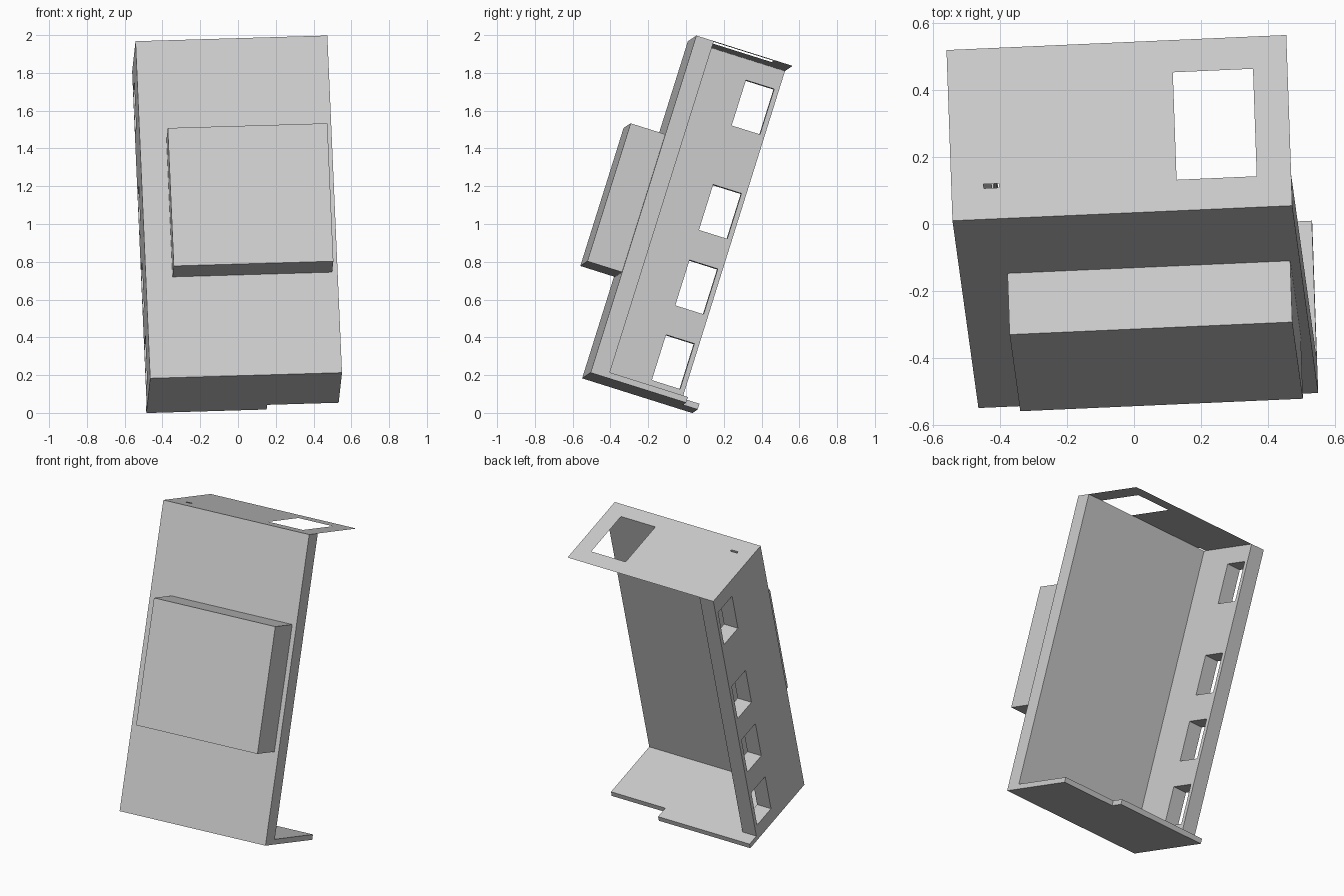
import bpy, bmesh
from mathutils import Vector, Matrix

if "Cube" in bpy.data.objects:
    bpy.data.objects.remove(bpy.data.objects["Cube"])

# Leaning frame of the whole model: u = width, v = depth, w = height
U = Vector((1.015, 0.045, 0.030)).normalized()
W = Vector((-0.075, 0.56, 1.785))
W = (W - U * W.dot(U)).normalized()
V = W.cross(U)
FRAME = Matrix((U, V, W)).transposed().to_4x4()
FRAME.translation = (-0.465, -0.55, 0.183)

WIDTH, DEPTH, HEIGHT = 1.017, 0.535, 1.872
WALL, FLOOR, TAB = 0.097, 0.032, 0.612


def finish(name, bm):
    mesh = bpy.data.meshes.new(name)
    bm.to_mesh(mesh)
    bm.free()
    obj = bpy.data.objects.new(name, mesh)
    obj.matrix_world = FRAME
    bpy.context.collection.objects.link(obj)
    return obj


def panel(name, a, b, holes, place, thickness=None):
    """Grid of cells over breakpoints a x b, leaving out holes (a0, a1, b0, b1)."""
    a = sorted(set(a) | {h[i] for h in holes for i in (0, 1)})
    b = sorted(set(b) | {h[i] for h in holes for i in (2, 3)})
    bm = bmesh.new()
    for a0, a1 in zip(a, a[1:]):
        for b0, b1 in zip(b, b[1:]):
            ca, cb = (a0 + a1) / 2, (b0 + b1) / 2
            if any(h[0] < ca < h[1] and h[2] < cb < h[3] for h in holes):
                continue
            bm.faces.new([bm.verts.new(place(p, q))
                          for p, q in ((a0, b0), (a1, b0), (a1, b1), (a0, b1))])
    bmesh.ops.remove_doubles(bm, verts=bm.verts, dist=1e-5)
    if thickness:
        ext = bmesh.ops.extrude_face_region(bm, geom=bm.faces[:], use_keep_orig=True)
        moved = [g for g in ext["geom"] if isinstance(g, bmesh.types.BMVert)]
        bmesh.ops.translate(bm, verts=moved, vec=thickness)
        bmesh.ops.recalc_face_normals(bm, faces=bm.faces)
    return finish(name, bm)


def box(name, lo, hi):
    bm = bmesh.new()
    bmesh.ops.create_cube(bm, size=1)
    for vert in bm.verts:
        vert.co = [(l + h) / 2 + c * (h - l) for l, h, c in zip(lo, hi, vert.co)]
    return finish(name, bm)


# Front wall and the raised block on it
box("front_wall", (0, 0, FLOOR), (WIDTH, WALL, HEIGHT))
box("front_block", (0.142, -0.192, 0.559), (0.988, 0, 1.325))

# Left wall with four window openings
windows = [(0.352, 0.509, w0, w0 + 0.252) for w0 in (0.098, 0.513, 0.932, 1.512)]
panel("left_wall", (WALL, DEPTH), (FLOOR, HEIGHT), windows,
      lambda v, w: (0, v, w), Vector((WALL, 0, 0)))

# Floor plate with a deeper tab on the left side
panel("floor_plate", (0, WIDTH), (0, TAB), [(0.638, WIDTH, DEPTH - 0.005, TAB)],
      lambda u, v: (u, v, 0), Vector((0, 0, FLOOR)))

# Paper-thin roof with a hatch opening and a small slot
panel("roof_sheet", (0, WIDTH), (0, DEPTH),
      [(0.674, 0.914, 0.097, 0.434), (0.097, 0.143, 0.097, 0.110)],
      lambda u, v: (u, v, HEIGHT))
